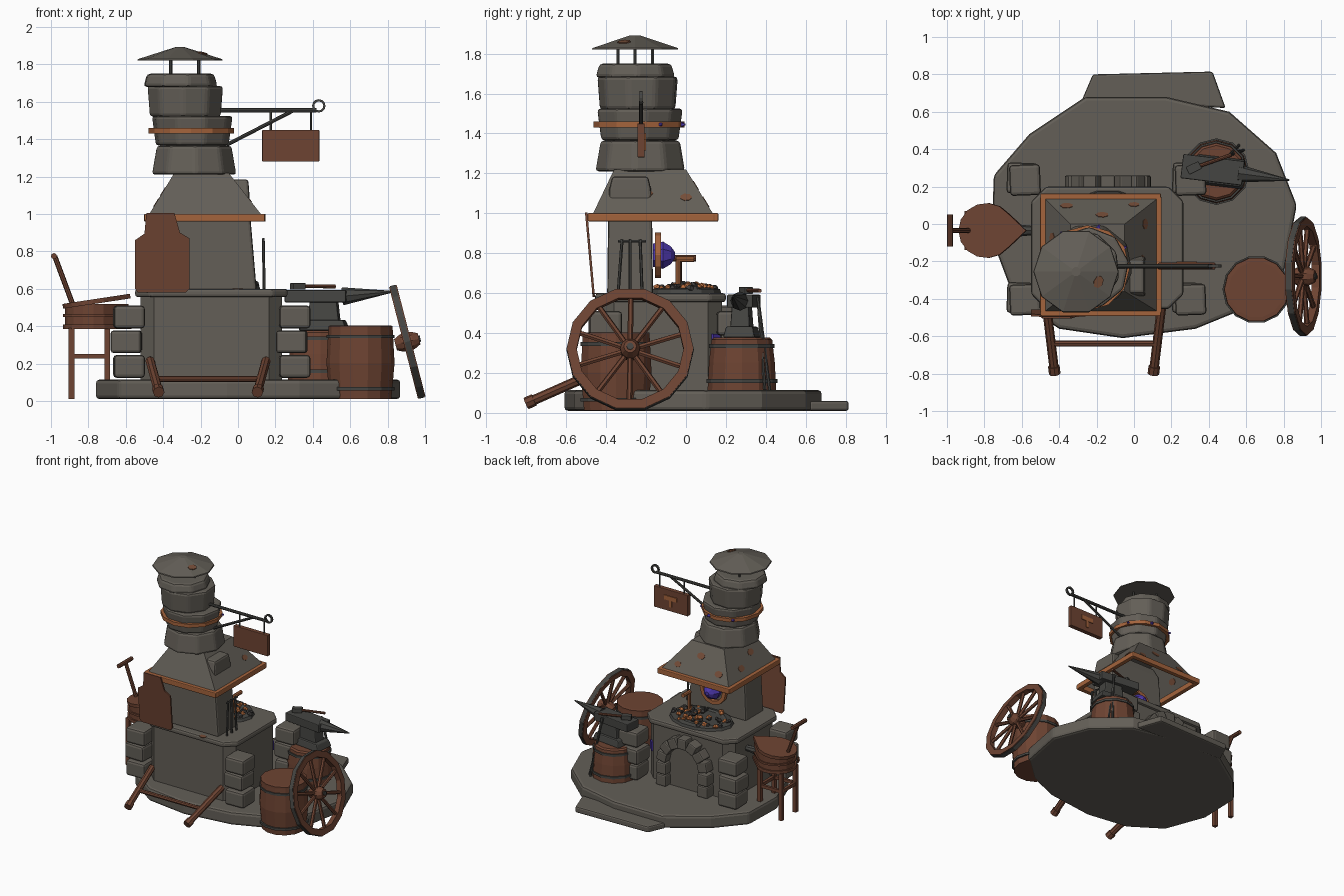
import bpy, bmesh, math, random
from mathutils import Vector, Matrix

if "Cube" in bpy.data.objects:
    bpy.data.objects.remove(bpy.data.objects["Cube"])
random.seed(4)

def material(name, c):
    m = bpy.data.materials.new(name)
    m.diffuse_color = (*c, 1)
    m.use_nodes = True
    m.node_tree.nodes["Principled BSDF"].inputs["Base Color"].default_value = m.diffuse_color
    return m
STONE = material("grey_stone", (0.125, 0.113, 0.095))
WOOD = material("brown_wood", (0.155, 0.057, 0.032))
COPPER = material("copper", (0.37, 0.125, 0.045))
METAL = material("dark_iron", (0.06, 0.06, 0.055))
RUST = material("rust", (0.18, 0.075, 0.04))
COAL = material("coal", (0.05, 0.047, 0.045))
EMBER = material("ember", (0.5, 0.16, 0.05))
GEM = material("violet_crystal", (0.075, 0.04, 0.42))

def finish(name, bm, mat, M=None, bevel=0):
    bmesh.ops.remove_doubles(bm, verts=bm.verts, dist=1e-5)
    if M is not None:
        bmesh.ops.transform(bm, matrix=M, verts=bm.verts)
    bmesh.ops.recalc_face_normals(bm, faces=bm.faces)
    me = bpy.data.meshes.new(name)
    bm.to_mesh(me); bm.free()
    me.materials.append(mat)
    ob = bpy.data.objects.new(name, me)
    bpy.context.collection.objects.link(ob)
    if bevel:
        b = ob.modifiers.new("bevel", 'BEVEL')
        b.width, b.segments, b.limit_method = bevel, 2, 'ANGLE'
    return ob

def loft(name, loops, mat, M=None, bevel=0, caps=(True, True)):
    bm = bmesh.new()
    rings = [[bm.verts.new(p) for p in l] for l in loops]
    n = len(loops[0])
    for a, b in zip(rings, rings[1:]):
        for i in range(n):
            bm.faces.new((a[i], a[(i+1) % n], b[(i+1) % n], b[i]))
    if caps[0]: bm.faces.new(rings[0][::-1])
    if caps[1]: bm.faces.new(rings[-1])
    return finish(name, bm, mat, M, bevel)

def prism(name, pts, z0, z1, mat, bevel=0, M=None):
    return loft(name, [[(x, y, z) for x, y in pts] for z in (z0, z1)], mat, M, bevel)

def box(name, c, s, mat, rot=(0, 0, 0), bevel=0, taper=1):
    R = Matrix.Rotation(rot[2], 4, 'Z') @ Matrix.Rotation(rot[1], 4, 'Y') @ Matrix.Rotation(rot[0], 4, 'X')
    q = [(-.5, -.5), (.5, -.5), (.5, .5), (-.5, .5)]
    loops = [[(x*s[0]*k, y*s[1]*k, z*s[2]) for x, y in q] for z, k in ((-.5, 1), (.5, taper))]
    return loft(name, loops, mat, Matrix.Translation(c) @ R, bevel)

def lathe(name, prof, n, mat, base, axis=(0, 0, 1), ring=False, phase=0, bevel=0, scale=(1, 1, 1)):
    M = Matrix.Translation(base) @ Vector(axis).to_track_quat('Z', 'Y').to_matrix().to_4x4() @ Matrix.Diagonal((*scale, 1))
    if ring: prof = prof + prof[:1]
    bm = bmesh.new()
    rows = [[bm.verts.new((r*math.cos(phase+math.tau*i/n), r*math.sin(phase+math.tau*i/n), z))
             for i in range(n)] for r, z in prof]
    for a, b in zip(rows, rows[1:]):
        for i in range(n):
            bm.faces.new((a[i], a[(i+1) % n], b[(i+1) % n], b[i]))
    if not ring:
        bm.faces.new(rows[0][::-1]); bm.faces.new(rows[-1])
    return finish(name, bm, mat, M, bevel)

def rod(name, a, b, r, mat, n=8, r2=None):
    d = Vector(b) - Vector(a)
    return lathe(name, [(r, 0), (r if r2 is None else r2, d.length)], n, mat, a, d)

def hoop(name, c, r0, r1, h, mat, n=12, axis=(0, 0, 1), **k):
    return lathe(name, [(r0, -h/2), (r1, -h/2), (r1, h/2), (r0, h/2)], n, mat, c, axis, True, **k)

def chamfered(x0, x1, y0, y1, c):
    return [(x0+c, y0), (x1-c, y0), (x1, y0+c), (x1, y1-c), (x1-c, y1), (x0+c, y1), (x0, y1-c), (x0, y0+c)]

# Ground slab and step
prism("ground_slab", [(-.75, .26), (-.56, .48), (-.26, .68), (.17, .68), (.51, .6), (.76, .38), (.87, .1),
      (.8, -.27), (.6, -.45), (.33, -.56), (-.06, -.61), (-.4, -.56), (-.64, -.4), (-.76, -.08)], .01, .115, STONE, .02)
prism("back_step", [(-.28, .66), (-.22, .8), (.42, .815), (.49, .62)], .01, .06, STONE, .012)

# Forge body, worktop and corner stones
prism("forge_body", chamfered(-.52, .235, -.43, .18, .07), .1, .56, STONE)
prism("forge_worktop", chamfered(-.55, .265, -.455, .2, .08), .555, .6, STONE, .015)
for cx in (-.59, .295):
    for cy in (-.4, .24):
        for i in range(3):
            j = .012 * (-1)**i
            box("corner_stone", (cx+j*.6, cy-j*.4, .185+.132*i), (.165, .165, .122), STONE, (0, 0, j*3), .018)
for s in (-1, 1):
    box("crystal_vein", (-.143+s*.345, .15, .36), (.05, .012, .07), GEM, (0, 0, -s*.78))

# Arched fire door on the back
AX, AZ, AR = -.14, .31, .185
arc = [(AX+.17*math.cos(a), AZ+.17*math.sin(a)) for a in [math.pi*i/8 for i in range(9)]]
door = [(AX-.17, .11), (AX+.17, .11)] + arc
loft("arch_panel", [[(x, y, z) for x, z in door] for y in (.17, .2)], STONE)
for i in range(7):
    a = math.pi*(i+.5)/7
    box("arch_stone", (AX+AR*math.cos(a), .21, AZ+AR*math.sin(a)), (.085, .1, .078), STONE, (0, -a, 0), .01)
for s in (-1, 1):
    for z in (.16, .255):
        box("arch_jamb", (AX+s*AR, .21, z), (.09, .1, .09), STONE, (0, 0, 0), .01)

# Hearth with coals
lathe("hearth_rim", [(.26, 0), (.25, .022), (.2, .03), (.18, .02)], 14, METAL, (-.14, 0, .598), scale=(1, .7, 1))
for i in range(64):
    a, r = random.uniform(0, math.tau), .24*math.sqrt(random.random())
    s = random.uniform(.014, .026)
    lathe("ember_lump" if i % 5 < 2 else "coal_lump", [(s*.5, -s*.7), (s, 0), (s*.5, s*.7)], 5,
          EMBER if i % 5 < 2 else COAL, (-.14+r*math.cos(a), r*.66*math.sin(a), .645-.09*r),
          (random.uniform(-.5, .5), random.uniform(-.5, .5), 1), phase=a)

# Rear wall column rising through the hood
def rect(x0, x1, y0, y1, z): return [(x0, y0, z), (x1, y0, z), (x1, y1, z), (x0, y1, z)]
loft("wall_column", [rect(-.42, .1, -.395, -.165, .59), rect(-.4, .065, -.39, -.17, 1.0),
     rect(-.39, .06, -.385, -.175, 1.12), rect(-.35, .055, -.37, -.19, 1.185)], STONE, None, .015)

# Hood with copper rim
loft("hood", [rect(-.48, .13, -.47, .14, .99), rect(-.34, -.05, -.36, 0, 1.22)], STONE, caps=(False, True))
for y in (-.475, .145):
    box("hood_rim_x", (-.178, y, .98), (.645, .035, .042), COPPER, (0, 0, 0), .006)
for x in (-.485, .13):
    box("hood_rim_y", (x, -.165, .98), (.035, .62, .042), COPPER, (0, 0, 0), .006)
def spot(p, nrm, r):
    lathe("rust_spot", [(r, -.003), (r, .003)], 7, RUST, p, nrm, scale=(1, .75, 1))
for x, z, r in ((-.17, 1.14, .035), (0, 1.05, .03), (-.36, 1.06, .035)):
    spot((x, .14-(z-.99)*.609, z), (0, .23, .14), r)
for y, z, r in ((-.2, 1.1, .035), (.0, 1.08, .03)):
    spot((.13-(z-.99)*.783, y, z), (.23, 0, .18), r)
for y, z in ((-.08, 1.06), (-.25, 1.12)):
    spot((-.48+(z-.99)*.609, y, z), (-.23, 0, .14), .035)
spot((.0, -.387, 1.09), (0, -1, 0), .028)
spot((0, -.45, .598), (0, 0, 1), .03)

# Chimney: stacked uneven stone rings
for x, y, z0, z1, r0, r1, ph in ((-.235, -.225, 1.21, 1.365, .232, .205, .2), (-.245, -.235, 1.365, 1.525, .2, .222, .5),
                                 (-.28, -.24, 1.52, 1.685, .195, .208, .1), (-.31, -.255, 1.68, 1.75, .205, .185, .4)):
    lathe("chimney_ring", [(r0, 0), (r1, z1-z0)], 9, STONE, (x, y, z0), phase=ph, bevel=.018)
hoop("chimney_copper_band", (-.25, -.235, 1.445), .2, .228, .028, COPPER, 12)
for a in (.5, 1.3, 2.2):
    lathe("band_crystal", [(.014, 0), (.004, .02)], 5, GEM,
          (-.25+.22*math.cos(a), -.235+.22*math.sin(a), 1.445), (math.cos(a), math.sin(a), 0))
for k in range(3):
    a = math.tau*k/3
    x, y = -.31+.1*math.cos(a), -.255+.1*math.sin(a)
    rod("cap_post", (x, y, 1.73), (x, y, 1.84), .009, METAL, 6)
lathe("chimney_cap", [(.228, 0), (.225, .008), (.025, .072)], 10, STONE, (-.31, -.255, 1.82))
spot((-.19, -.31, 1.86), (.26, -.12, 1), .035)

# Sign on an iron bracket
Y = -.225
rod("bracket_bar", (-.12, Y, 1.555), (.42, Y, 1.555), .012, METAL)
rod("bracket_brace", (-.06, Y, 1.37), (.29, Y, 1.55), .01, METAL)
hoop("bracket_ring", (.432, Y, 1.578), .024, .036, .016, METAL, 12, (0, 1, 0))
for x in (.175, .39):
    rod("sign_hanger", (x, Y, 1.44), (x, Y, 1.555), .006, METAL, 6)
box("sign_board", (.282, Y, 1.365), (.305, .036, .17), WOOD, (0, 0, 0), .004)
box("sign_hammer_head", (.282, Y+.02, 1.385), (.11, .008, .035), COPPER)
box("sign_hammer_handle", (.282, Y+.02, 1.345), (.022, .008, .06), COPPER)

# Leather apron leaning on the front
ap = [(-.49, 1.005), (-.34, 1.005), (-.31, .9), (-.26, .87), (-.26, .6), (-.28, .58), (-.535, .58), (-.55, .6), (-.55, .86), (-.5, .895)]
loft("apron", [[(x, -.46-(z-.58)*.09+d, z) for x, z in ap] for d in (-.008, .004)], WOOD)

# Cart shafts at the front
for s in (-1, 1):
    a, b = Vector((-.16+s*.31, -.42, .215)), Vector((-.16+s*.265, -.79, .052))
    rod("cart_shaft", a, b, .025, WOOD)
    rod("shaft_grip", b-(b-a)*.08, b+(b-a)*.03, .031, WOOD)
rod("shaft_crossbar", (-.45, -.64, .118), (.13, -.64, .118), .016, WOOD)

# Leaning cart wheel
C, A = Vector((.905, -.28, .317)), Vector((.968, 0, .25))
hoop("wheel_rim", C, .268, .316, .042, WOOD, 14, A)
hoop("wheel_tyre", C, .312, .319, .03, METAL, 14, A)
lathe("wheel_hub", [(.032, -.065), (.05, -.03), (.05, .03), (.032, .065)], 10, WOOD, C, A)
rod("wheel_axle_cap", C+A*.06, C+A*.072, .018, METAL)
U, V = Vector((0, 1, 0)), A.cross(Vector((0, 1, 0)))
for k in range(10):
    d = U*math.cos(math.tau*k/10+.3) + V*math.sin(math.tau*k/10+.3)
    rod("wheel_spoke", C+d*.04, C+d*.28, .014, WOOD, 6)

# Barrel and anvil stump
lathe("barrel", [(.165, 0), (.182, .19), (.172, .375), (.172, .39), (.15, .392)], 14, WOOD, (.655, -.35, .012))
for z in (.065, .345):
    hoop("barrel_band", (.655, -.35, z), .16, .182, .018, METAL, 14)
SX, SY = .44, .28
lathe("anvil_stump", [(.172, 0), (.165, .14), (.152, .255), (.14, .265)], 12, WOOD, (SX, SY, .112))
for z, r in ((.16, .178), (.335, .164)):
    hoop("stump_band", (SX, SY, z), .14, r, .018, METAL, 12)

# Anvil with horn, hammer and tongs
T = -.12
box("anvil_foot", (SX+.02, SY, .405), (.26, .16, .055), METAL, (0, 0, T), .008, .85)
box("anvil_waist", (SX+.02, SY, .48), (.17, .1, .12), METAL, (0, 0, T), .008, .85)
box("anvil_face", (SX-.02, SY+.01, .56), (.33, .13, .065), METAL, (0, 0, T), .006)
rod("anvil_horn", (SX+.12, SY-.01, .56), (.83, .235, .585), .048, METAL, 8, .004)
box("hammer_head", (.32, .3, .613), (.075, .045, .035), METAL, (0, 0, .45), .004)
rod("hammer_handle", (.32, .3, .615), (.52, .37, .612), .01, WOOD)
for s in (0, .025):
    rod("tongs_arm", (.56+s, .42-s, .115), (.5-s*.4, .36, .58), .008, METAL, 6)

# Bellows on a stand
ang = [math.radians(38+284*i/12) for i in range(13)]
tear = [(-.785+.15*math.cos(a), -.035+.147*math.sin(a)) for a in ang] + [(-.57, -.035)]
small = [(-.775+(x+.775)*.93, -.035+(y+.035)*.93) for x, y in tear]
prism("bellows_lower_board", tear, .385, .41, WOOD)
prism("bellows_bag", small, .405, .52, WOOD)
prism("bellows_middle_rib", tear, .45, .465, WOOD)
prism("bellows_upper_board", tear, 0, .025, WOOD, 0,
      Matrix.Translation((-.93, 0, .495)) @ Matrix.Rotation(-.15, 4, 'Y') @ Matrix.Translation((.93, 0, 0)))
rod("bellows_nozzle", (-.64, -.035, .46), (-.5, -.035, .46), .035, METAL, 8, .02)
rod("bellows_lever", (-.885, -.035, .52), (-.98, -.035, .775), .014, WOOD)
rod("bellows_grip", (-.984, -.12, .775), (-.984, .05, .775), .016, WOOD)
for x, z in ((-.89, .01), (-.7, .1)):
    for y in (-.125, .055):
        box("stand_leg", (x, y, (z+.39)/2), (.03, .03, .39-z), WOOD)
    box("stand_end_rail", (x, -.035, .24), (.022, .18, .025), WOOD)
for y in (-.125, .055):
    box("stand_side_rail", (-.795, y, .24), (.2, .02, .025), WOOD)

# Crystal in a copper ring on the wall, copper tap and fire irons
hoop("crystal_ring", (-.15, -.14, .79), .085, .115, .03, COPPER, 12, (0, 1, 0))
lathe("wall_crystal", [(.06, 0), (.07, .05), (.045, .09), (.015, .11)], 7, GEM, (-.15, -.165, .79), (0, 1, 0))
rod("copper_post", (0, -.04, .61), (0, -.04, .77), .013, COPPER)
rod("copper_arm", (0, -.05, .77), (0, .04, .77), .015, COPPER)
for y, t in ((-.34, .02), (-.28, 0), (-.22, -.01)):
    rod("fire_iron", (.14, y, .6), (.135, y+t, .87), .008, METAL, 6)
rod("iron_rack", (.135, -.34, .86), (.135, -.2, .86), .007, METAL, 6)
